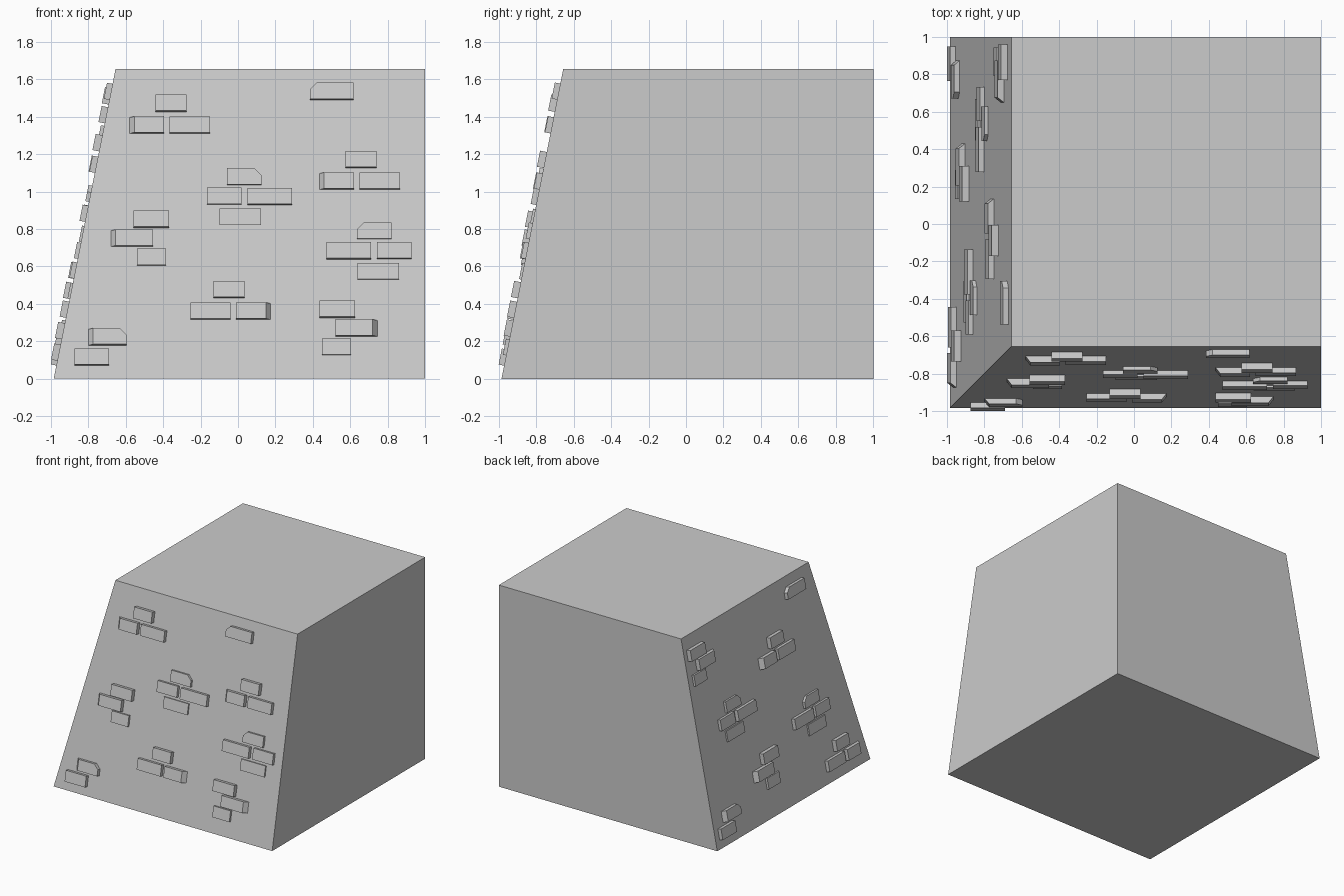
import bpy, bmesh, math

old = bpy.data.objects.get("Cube")
if old:
    bpy.data.objects.remove(old, do_unlink=True)

# One plain grey stone colour
stone = bpy.data.materials.new("grey_stone")
stone.use_nodes = True
grey = (0.6, 0.6, 0.6, 1)
stone.diffuse_color = grey
stone.node_tree.nodes["Principled BSDF"].inputs["Base Color"].default_value = grey

BASE, TOP, HEIGHT = -0.985, -0.655, 1.655
SLOPE = (TOP - BASE) / HEIGHT
LEAN = math.atan(SLOPE)
BRICK_H, BEVEL, CLIP = 0.086, 0.026, 0.036


def finish(name, bm):
    bmesh.ops.recalc_face_normals(bm, faces=bm.faces)
    mesh = bpy.data.meshes.new(name)
    bm.to_mesh(mesh)
    bm.free()
    mesh.materials.append(stone)
    obj = bpy.data.objects.new(name, mesh)
    bpy.context.collection.objects.link(obj)


def add_prism(bm, lower, upper):
    a = [bm.verts.new(p) for p in lower]
    b = [bm.verts.new(p) for p in upper]
    bm.faces.new(a[::-1])
    bm.faces.new(b)
    for i in range(len(a)):
        j = (i + 1) % len(a)
        bm.faces.new((a[i], a[j], b[j], b[i]))


def on_wall(side, u, z, depth):
    """Point at u along a leaning wall, z up it, raised by depth."""
    out = BASE + SLOPE * z - depth * math.cos(LEAN)
    up = z + depth * math.sin(LEAN)
    return (out, -u, up) if side else (u, out, up)


def add_brick(bm, side, u0, u1, z, depth, style):
    """L / R slope an end; l / r cut off an upper corner."""
    top = z + BRICK_H

    def outline(a, b):
        pts = [(a, z), (b, z)]
        pts += [(b, top - CLIP), (b - CLIP, top)] if "r" in style else [(b, top)]
        pts += [(a + CLIP, top), (a, top - CLIP)] if "l" in style else [(a, top)]
        return pts

    inner = outline(u0, u1)
    outer = outline(u0 + BEVEL * ("L" in style), u1 - BEVEL * ("R" in style))
    add_prism(bm, [on_wall(side, u, h, 0) for u, h in inner],
              [on_wall(side, u, h, depth) for u, h in outer])


# Brick patterns: start, end, height, depth, style
PATTERNS = {
    "pyramid": [(.14, .305, .115, .036, ""), (0, .185, 0, .034, "L"),
                (.215, .43, 0, .03, "")],
    "single": [(0, .232, 0, .03, "l")],
    "diamond": [(.105, .29, .215, .02, "r"), (0, .183, .11, .024, ""),
                (.215, .455, .108, .03, ""), (.065, .287, 0, .012, "")],
    "stack": [(.12, .31, .2, .036, ""), (0, .225, .1, .034, "L"),
              (.14, .295, 0, .018, "")],
    "pair": [(.075, .28, .108, .03, "Lr"), (0, .185, 0, .03, "")],
}


def add_cluster(name, side, pattern, u, z, flip=False):
    bm = bmesh.new()
    bricks = PATTERNS[pattern]
    width = max(b[1] for b in bricks)
    for a, b, h, depth, style in bricks:
        if flip:
            a, b = width - b, width - a
            style = style.translate(str.maketrans("LRlr", "RLrl"))
        add_brick(bm, side, u + a, u + b, z + h, depth, style)
    finish(name, bm)


# Block with two leaning walls
body = bmesh.new()


def square(low, z):
    return [(low, low, z), (1, low, z), (1, 1, z), (low, 1, z)]


add_prism(body, square(BASE, 0), square(TOP, HEIGHT))
finish("block", body)

# Raised bricks on the front wall
FRONT = [
    ("pyramid", -.58, 1.31, False), ("single", .385, 1.49, False),
    ("diamond", -.165, .82, False), ("pyramid", .435, 1.01, False),
    ("stack", -.68, .605, False), ("diamond", .472, .53, True),
    ("pyramid", -.255, .315, True), ("stack", .435, .125, True),
    ("pair", -.875, .07, False),
]
# Raised bricks on the side wall
SIDE = [
    ("pyramid", -.135, 1.1, False), ("single", .305, 1.49, False),
    ("diamond", -.733, .73, False), ("stack", -.43, .225, False),
    ("diamond", .137, .425, True), ("pyramid", .445, .095, True),
    ("stack", -.96, 1.265, True), ("pair", -.95, .07, False),
]
for side, (label, clusters) in enumerate((("front", FRONT), ("side", SIDE))):
    for i, (pattern, u, z, flip) in enumerate(clusters):
        add_cluster(f"{label}_bricks_{pattern}_{i + 1}", side, pattern, u, z, flip)
